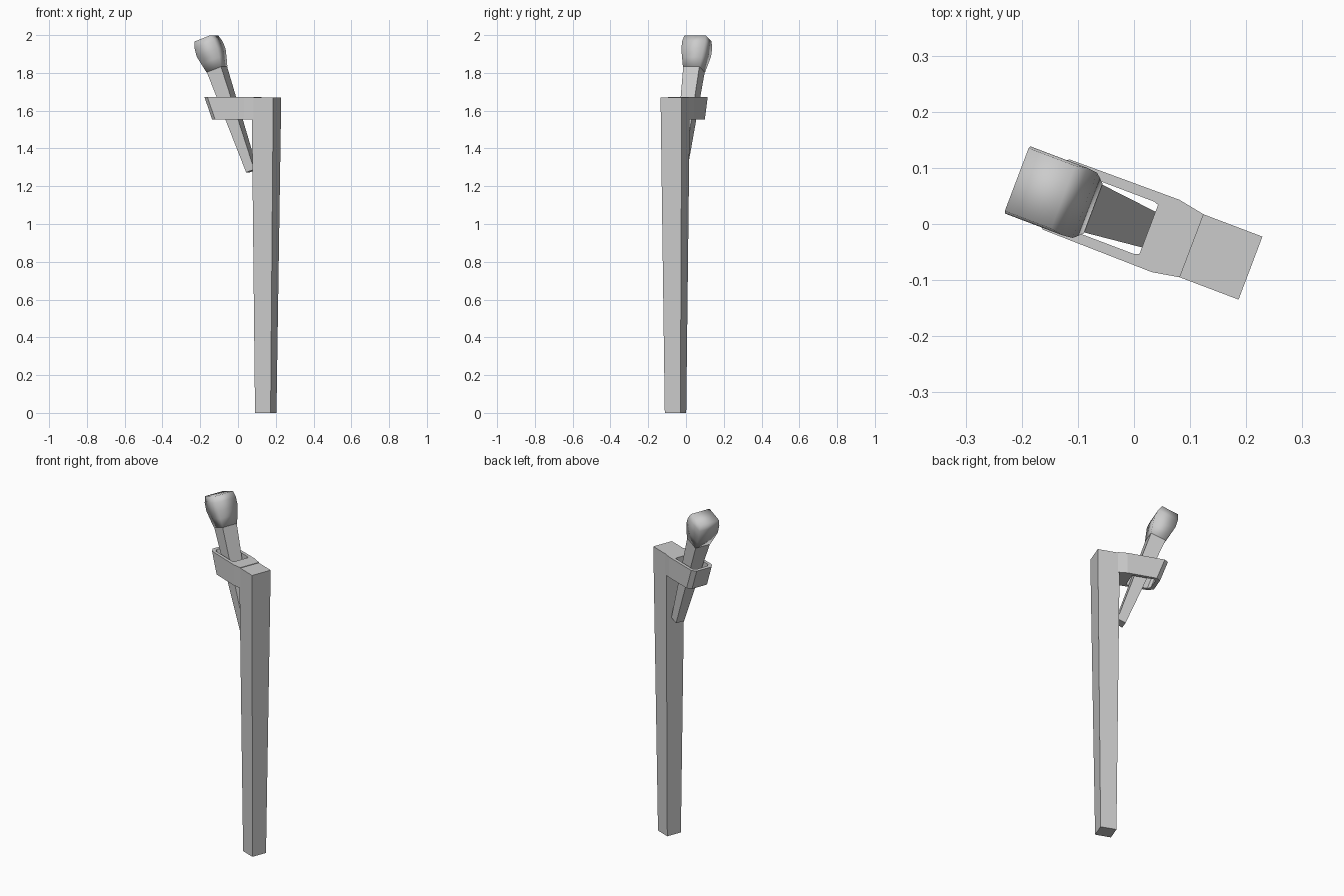
import bpy, bmesh, math
from mathutils import Matrix

if "Cube" in bpy.data.objects:
    bpy.data.objects.remove(bpy.data.objects["Cube"])

YAW = Matrix.Rotation(math.atan2(-0.354, 0.935), 4, 'Z')


def loft(name, rings, closed=False, smooth=False):
    """Skin equal-length rings; closed joins last ring to first, else caps."""
    bm = bmesh.new()
    vs = [[bm.verts.new(p) for p in r] for r in rings]
    n = len(vs[0])
    pairs = list(zip(vs, vs[1:])) + ([(vs[-1], vs[0])] if closed else [])
    for a, b in pairs:
        for i in range(n):
            j = (i + 1) % n
            bm.faces.new((a[i], a[j], b[j], b[i]))
    if not closed:
        bm.faces.new(vs[0][::-1])
        bm.faces.new(vs[-1])
    bmesh.ops.recalc_face_normals(bm, faces=bm.faces)
    bm.transform(YAW)
    for f in bm.faces:
        f.smooth = smooth
    me = bpy.data.meshes.new(name)
    bm.to_mesh(me)
    bm.free()
    ob = bpy.data.objects.new(name, me)
    bpy.context.collection.objects.link(ob)
    return ob


def rect(cx, z, hu, hv):
    return [(cx + a * hu, b * hv, z) for a, b in ((-1, -1), (1, -1), (1, 1), (-1, 1))]


# Tapered post
loft("post", [rect(0.157, 0, 0.044, 0.044), rect(0.161, 1.67, 0.061, 0.06)])


# Holder loop: outer and inner outlines, free end slanted with the torch
def outline(half, z, shift):
    pts = half + [(u, -v) for u, v in reversed(half)]
    return [(u + (shift if u < 0 else 0), v, z) for u, v in pts]


outer = [(0.11, 0.06), (0.06, 0.069), (-0.148, 0.067), (-0.172, 0.048)]
inner = [(0.028, 0.047), (0.02, 0.05), (-0.135, 0.05), (-0.15, 0.036)]
Z0, Z1, S = 1.552, 1.673, 0.044
loft("holder", [outline(outer, Z0, S), outline(outer, Z1, 0),
                outline(inner, Z1, 0), outline(inner, Z0, S)], closed=True)

# Leaning torch, built along its own axis
LEAN = math.radians(20.2)
BASE = (-0.119, 1.818)


def tilted(t, hu, hv):
    s, c = math.sin(LEAN), math.cos(LEAN)
    return [(BASE[0] - s * t + c * u, v, BASE[1] + c * t + s * u)
            for u, v, _ in rect(0, 0, hu, hv)]


loft("torch_handle", [tilted(-0.572, 0.024, 0.026), tilted(0.01, 0.043, 0.046)])
loft("torch_head", [tilted(0, 0.044, 0.047), tilted(0.05, 0.054, 0.055),
                    tilted(0.095, 0.062, 0.062), tilted(0.14, 0.058, 0.064),
                    tilted(0.175, 0.047, 0.06)], smooth=True)
